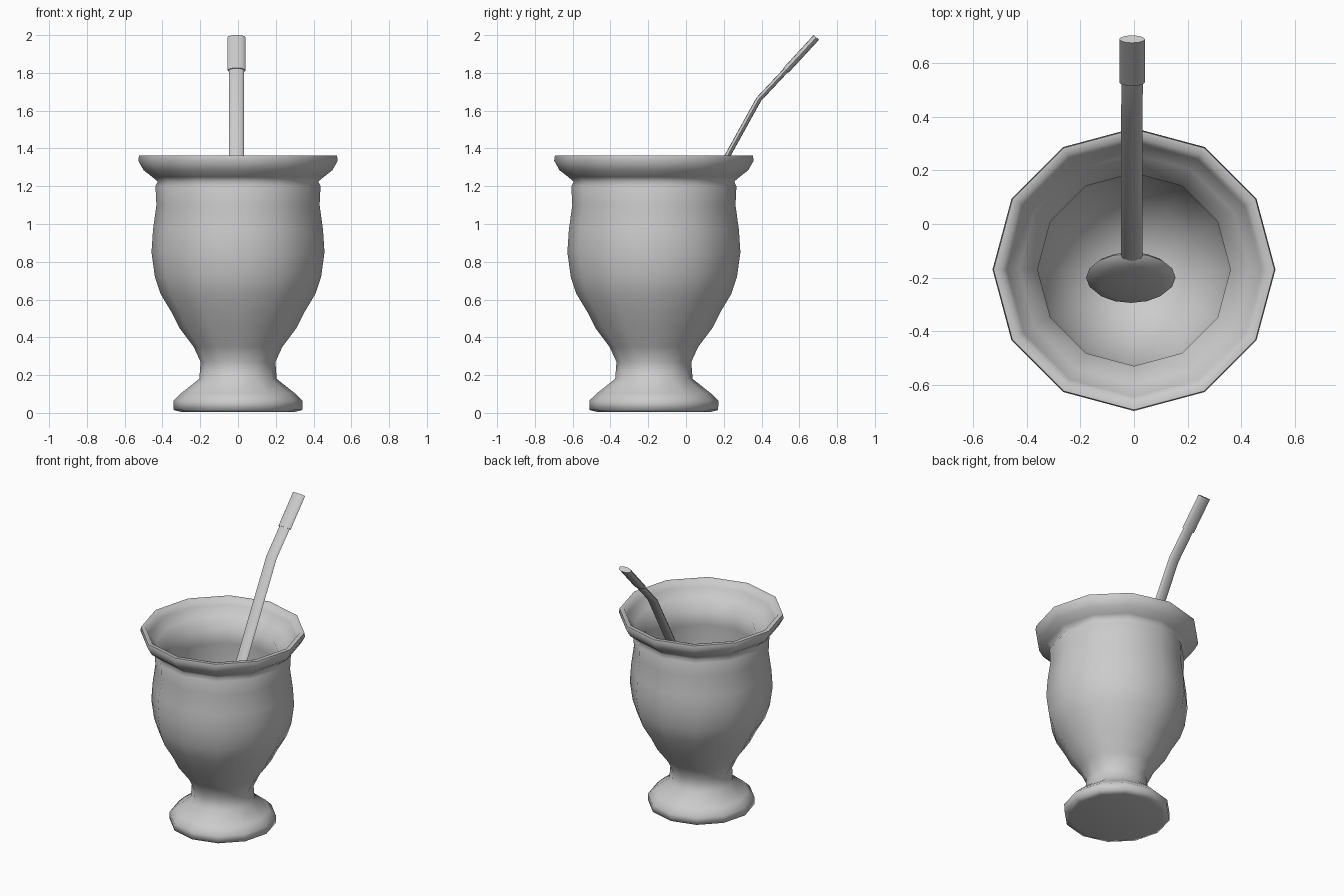
import bpy
import bmesh
import math
from mathutils import Vector, Matrix

cube = bpy.data.objects.get("Cube")
if cube:
    bpy.data.objects.remove(cube, do_unlink=True)

grey = bpy.data.materials.new("soft grey")
grey.use_nodes = True
grey.diffuse_color = (0.6, 0.6, 0.6, 1)
grey.node_tree.nodes["Principled BSDF"].inputs["Base Color"].default_value = (0.6, 0.6, 0.6, 1)


def finish(name, bm, angle):
    """Turn a bmesh into a smooth grey object."""
    bmesh.ops.recalc_face_normals(bm, faces=bm.faces)
    mesh = bpy.data.meshes.new(name)
    bm.to_mesh(mesh)
    bm.free()
    mesh.materials.append(grey)
    obj = bpy.data.objects.new(name, mesh)
    bpy.context.collection.objects.link(obj)
    bpy.ops.object.select_all(action='DESELECT')
    obj.select_set(True)
    bpy.context.view_layer.objects.active = obj
    bpy.ops.object.shade_smooth_by_angle(angle=math.radians(angle))
    return obj


def loft(name, rings, angle):
    """Skin a list of closed rings and cap both ends."""
    bm = bmesh.new()
    loops = [[bm.verts.new(p) for p in ring] for ring in rings]
    n = len(loops[0])
    for a, b in zip(loops, loops[1:]):
        for i in range(n):
            j = (i + 1) % n
            bm.faces.new((a[i], a[j], b[j], b[i]))
    bm.faces.new(loops[0])
    bm.faces.new(loops[-1])
    return finish(name, bm, angle)


def ring(center, u, v, a, b, sides):
    steps = [2 * math.pi * i / sides for i in range(sides)]
    return [center + u * a * math.cos(t) + v * b * math.sin(t) for t in steps]


X, Y = Vector((1, 0, 0)), Vector((0, 1, 0))

# Twelve-sided cup: outer wall up to the rim, then the inner wall down
profile = [
    (0.30, 0.005), (0.34, 0.015), (0.342, 0.065), (0.30, 0.105), (0.205, 0.18),
    (0.198, 0.27), (0.235, 0.35), (0.31, 0.45), (0.35, 0.53), (0.41, 0.63),
    (0.44, 0.72), (0.458, 0.85), (0.45, 0.97), (0.432, 1.1), (0.437, 1.2),
    (0.425, 1.225), (0.455, 1.25), (0.50, 1.285), (0.528, 1.335), (0.524, 1.362),
    (0.495, 1.362), (0.475, 1.32), (0.43, 1.265), (0.36, 1.21), (0.365, 1.1),
    (0.385, 0.85), (0.35, 0.68), (0.25, 0.5), (0.1, 0.4),
]
loft("cup", [ring(Vector((0, -0.17, z)), X, Y, r, r, 12) for r, z in profile], 75)

# Flattened drinking straw with a bend, and a wider mouthpiece
low, bend = Vector((-0.008, -0.13, 0.73)), Vector((-0.008, 0.385, 1.66))
joint, top = Vector((-0.007, 0.535, 1.82)), Vector((-0.007, 0.69, 1.988))


def across(direction):
    return X.cross(direction.normalized())


lower_dir, upper_dir = bend - low, top - bend
sections = [(low, lower_dir), (bend, lower_dir.normalized() + upper_dir.normalized()),
            (joint, upper_dir)]
loft("straw", [ring(p, X, across(d), 0.04, 0.015, 12) for p, d in sections], 45)
loft("mouthpiece", [ring(p, X, across(upper_dir), 0.048, 0.019, 12)
                    for p in (joint - upper_dir * 0.02, top)], 45)

# Flat oval strainer at the lower end
axis = lower_dir.normalized()
bm = bmesh.new()
bmesh.ops.create_uvsphere(bm, u_segments=16, v_segments=8, radius=1)
basis = Matrix((X * 0.167, axis * 0.185, across(axis) * 0.035)).transposed().to_4x4()
basis.translation = Vector((-0.012, -0.2, 0.6))
bmesh.ops.transform(bm, matrix=basis, verts=bm.verts)
finish("strainer", bm, 60)
